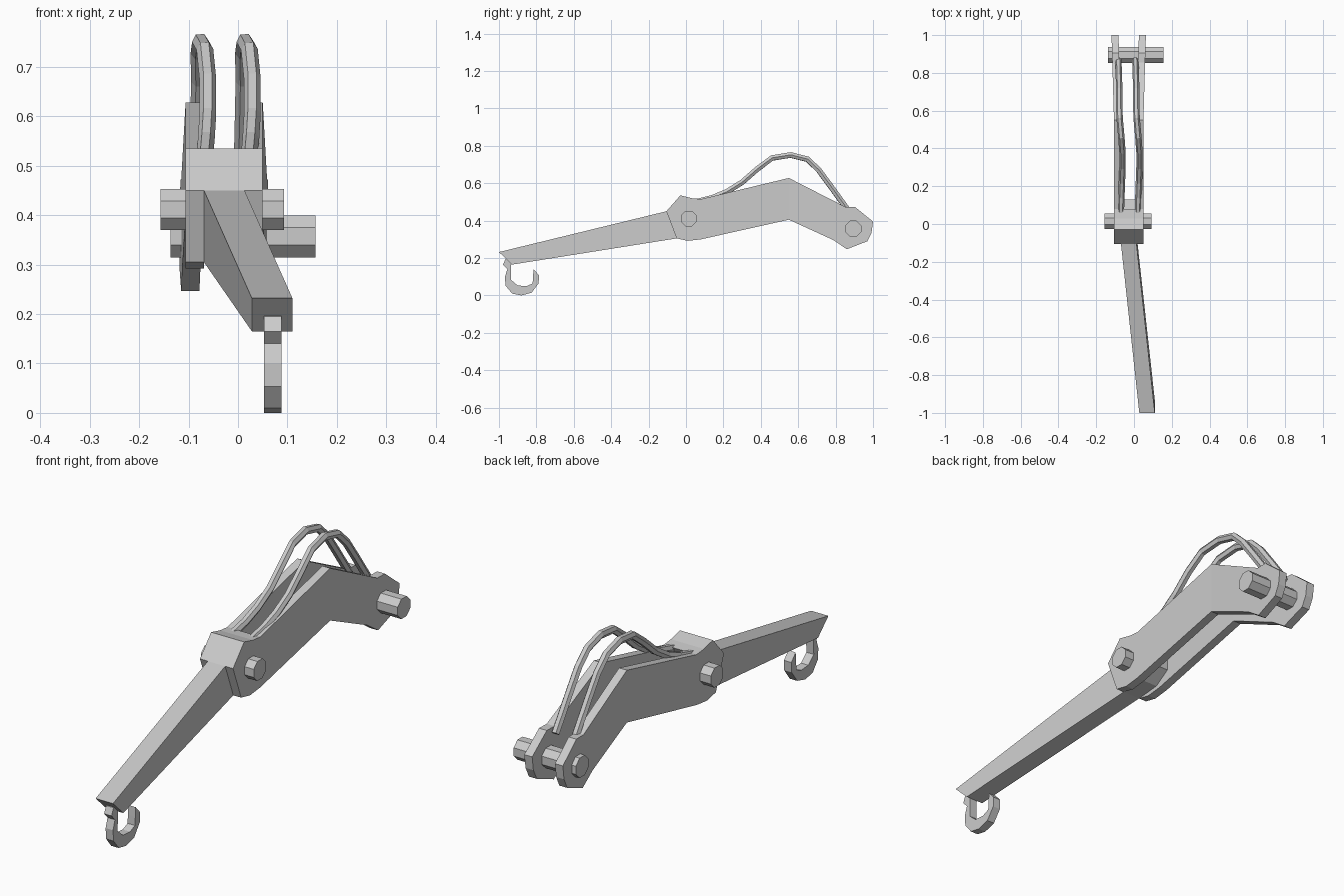
import bpy, bmesh, math
from mathutils import Vector, Matrix

if "Cube" in bpy.data.objects:
    bpy.data.objects.remove(bpy.data.objects["Cube"])

MID = -0.028  # symmetry plane of the twin plates


def prism(name, profile, x0, x1, shift=lambda y: 0.0, cut=None):
    """Extrude a (y, z) profile along x, then shift vertices sideways by y."""
    bm = bmesh.new()
    face = bm.faces.new([bm.verts.new((x0, y, z)) for y, z in profile])
    ext = bmesh.ops.extrude_face_region(bm, geom=[face])
    for v in ext["geom"]:
        if isinstance(v, bmesh.types.BMVert):
            v.co.x = x1
    if cut is not None:
        bmesh.ops.bisect_plane(bm, geom=bm.verts[:] + bm.edges[:] + bm.faces[:],
                               plane_co=(0, cut, 0), plane_no=(0, 1, 0), dist=0.0005)
    for v in bm.verts:
        v.co.x += shift(v.co.y)
    bmesh.ops.recalc_face_normals(bm, faces=bm.faces[:])
    return link_mesh(name, bm)


def link_mesh(name, bm):
    me = bpy.data.meshes.new(name)
    bm.to_mesh(me)
    bm.free()
    ob = bpy.data.objects.new(name, me)
    bpy.context.collection.objects.link(ob)
    return ob


def pin(name, y, z, r, x0, x1):
    """Octagonal pin along x."""
    ring = [(y + r * math.cos(math.pi * (i + .5) / 4),
             z + r * math.sin(math.pi * (i + .5) / 4)) for i in range(8)]
    return prism(name, ring, x0, x1)


# Twin bent side plates, splaying slightly outward past the elbow
plate = [(-.105, .45), (-.03, .535), (.03, .52), (.08, .515), (.55, .628),
         (.855, .472), (.905, .472), (1, .395), (.992, .335), (.97, .29),
         (.86, .247), (.79, .295), (.55, .405), (.08, .30), (.01, .292), (-.05, .305)]
for side, sgn in (("left", -1), ("right", 1)):
    prism(side + "_plate", plate, MID + sgn * .041, MID + sgn * .078,
          lambda y, s=sgn: s * .013 * max(0, (y - .55) / .45), cut=.55)

# Bridge over the pivot joining the plates
prism("pivot_bridge", [(-.105, .45), (-.03, .535), (.03, .52), (.08, .515),
                       (.05, .46), (-.06, .40)], MID - .0775, MID + .0775)

# Tongue of the forearm held between the plates
prism("forearm_tongue", [(-.105, .45), (0, .47), (.13, .44), (.13, .36),
                         (.06, .315), (-.05, .305)], MID - .041, MID + .041)

# Tapered forearm leaning sideways toward its tip
prism("forearm", [(-1, .232), (-.93, .165), (-.05, .305), (-.105, .45)],
      MID - .041, MID + .041,
      lambda y: .097 if y < -.9 else 0.0)

# Pivot pins
pin("elbow_pin", .015, .411, .045, -.157, .093)
pin("end_pin", .895, .357, .046, -.137, .157)

# Hook under the forearm tip
hook = [(-.94, .2), (-.965, .195), (-.978, .165), (-.955, .14), (-.968, .10),
        (-.965, .053), (-.93, .01), (-.88, 0), (-.825, .015), (-.788, .065),
        (-.786, .108), (-.815, .14), (-.818, .10), (-.82, .064), (-.853, .05),
        (-.90, .053), (-.937, .085), (-.935, .165), (-.92, .19)]
prism("hook", hook, .053, .088)

# Two hoses arching over the plates
path = [(-.07, .05, .50), (-.067, .14, .522), (-.064, .22, .555), (-.061, .30, .605),
        (-.061, .38, .675), (-.067, .46, .735), (-.076, .56, .751), (-.079, .65, .728),
        (-.078, .71, .67), (-.08, .78, .575), (-.083, .87, .45)]
for side, dx in (("left", 0), ("right", .09)):
    cu = bpy.data.curves.new(side + "_hose", "CURVE")
    cu.dimensions = "3D"
    cu.bevel_depth = .017
    cu.bevel_resolution = 1
    cu.use_fill_caps = True
    sp = cu.splines.new("POLY")
    sp.points.add(len(path) - 1)
    for p, (x, y, z) in zip(sp.points, path):
        p.co = (x + dx, y, z, 1)
    sp.use_smooth = False
    bpy.context.collection.objects.link(bpy.data.objects.new(side + "_hose", cu))
